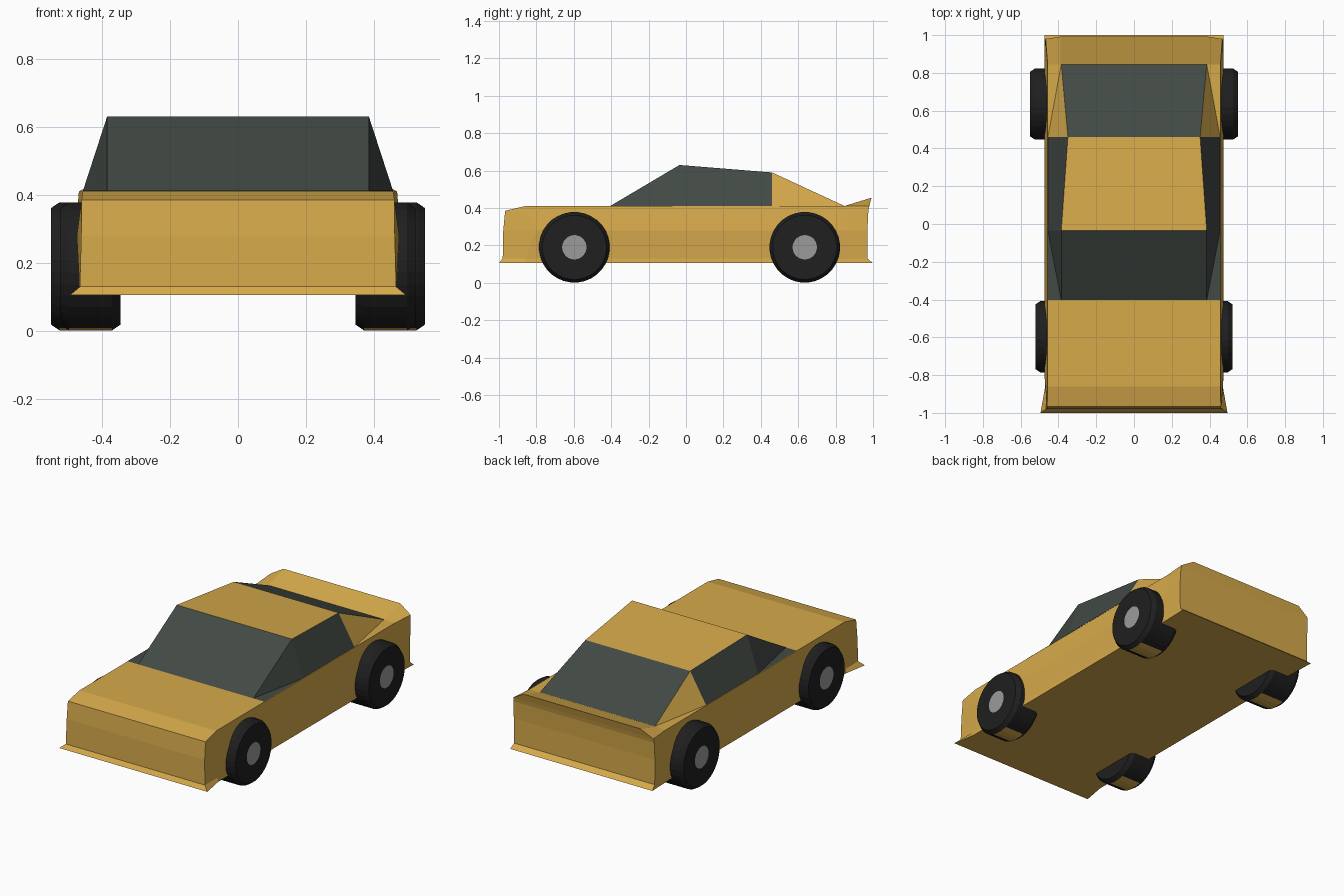
import bpy, bmesh, math

if "Cube" in bpy.data.objects:
    bpy.data.objects.remove(bpy.data.objects["Cube"])


def mat(name, rgb):
    m = bpy.data.materials.new(name)
    m.diffuse_color = (*rgb, 1)
    m.use_nodes = True
    m.node_tree.nodes["Principled BSDF"].inputs["Base Color"].default_value = m.diffuse_color
    return m


PAINT = mat("yellow paint", (0.67, 0.40, 0.07))
GLASS = mat("dark glass", (0.055, 0.069, 0.059))
TYRE = mat("black rubber", (0.014, 0.014, 0.014))
HUB = mat("grey metal", (0.33, 0.33, 0.33))


def finish(name, bm, mats):
    bmesh.ops.recalc_face_normals(bm, faces=bm.faces)
    me = bpy.data.meshes.new(name)
    bm.to_mesh(me)
    bm.free()
    for m in mats:
        me.materials.append(m)
    ob = bpy.data.objects.new(name, me)
    bpy.context.collection.objects.link(ob)
    return ob


# Body: stacked outlines, each the right half from front to rear as (x, y, z)
def level(z, *pts):
    return [(x, y, z) for x, y in pts]


levels = [
    level(0.105, (0.495, -1.0), (0.470, -0.86), (0.470, 0.86), (0.475, 1.0)),
    level(0.130, (0.465, -0.98), (0.466, -0.86), (0.468, 0.86), (0.470, 0.97)),
    level(0.280, (0.461, -0.977), (0.474, -0.80), (0.474, 0.86), (0.472, 0.97)),
    level(0.385, (0.460, -0.967), (0.460, -0.86), (0.460, 0.86), (0.470, 0.975)),
    level(0.410, (0.457, -0.86), (0.457, -0.80), (0.457, 0.845), (0.468, 0.98)),
    # inner deck outline, raised at the tail to form the spoiler
    level(0.410, (0.39, -0.86), (0.39, -0.80), (0.39, 0.845)) + [(0.39, 0.992, 0.455)],
]
bm = bmesh.new()
rings = []
for half in levels:
    loop = half + [(-x, y, z) for x, y, z in reversed(half)]
    rings.append([bm.verts.new(p) for p in loop])
for a, b in zip(rings, rings[1:]):
    for i in range(8):
        j = (i + 1) % 8
        bm.faces.new((a[i], a[j], b[j], b[i]))
for r in (rings[0], rings[-1]):
    for i in range(3):
        bm.faces.new((r[i], r[i + 1], r[6 - i], r[7 - i]))
finish("car_body", bm, [PAINT])

# Cabin: glass and painted panels
ZB = 0.412
half = {
    "A": (0.385, -0.403, ZB), "D": (0.456, -0.403, ZB), "C": (0.456, -0.035, ZB),
    "T": (0.385, -0.035, 0.63), "R": (0.35, 0.46, 0.59),
    "E": (0.456, 0.46, ZB), "W": (0.385, 0.845, ZB),
}
bm = bmesh.new()
right = {k: bm.verts.new(p) for k, p in half.items()}
left = {k: bm.verts.new((-x, y, z)) for k, (x, y, z) in half.items()}
for first, second, m in (("A", "T", 1), ("T", "R", 0), ("R", "W", 1)):
    f = bm.faces.new((right[first], right[second], left[second], left[first]))
    f.material_index = m
for side in (right, left):
    for keys, m in (("ACT", 1), ("ADC", 1), ("CERT", 1), ("EWR", 0)):
        bm.faces.new([side[k] for k in keys]).material_index = m
finish("cabin", bm, [PAINT, GLASS])


# Wheels: revolved profile with chamfered shoulders, grey hub, painted contact strip
def wheel(name, side, y, x_in, x_out, n=32, r=0.189):
    prof = [(x_in, 0.172), (x_in + 0.025, r), (x_out - 0.025, r), (x_out, 0.172), (x_out, 0.065)]
    bm = bmesh.new()
    rings = []
    for x, rad in prof:
        rings.append([bm.verts.new((side * x, y + rad * math.sin(t), 0.19 + rad * math.cos(t)))
                      for t in (2 * math.pi * (i + 0.5) / n for i in range(n))])
    for k, (a, b) in enumerate(zip(rings, rings[1:])):
        for i in range(n):
            j = (i + 1) % n
            f = bm.faces.new((a[i], a[j], b[j], b[i]))
            if k == 1 and f.calc_center_median().z < 0.006:
                f.material_index = 2
    bm.faces.new(rings[0])
    bm.faces.new(rings[-1]).material_index = 1
    finish(name, bm, [TYRE, HUB, PAINT])


for side, label in ((1, "right"), (-1, "left")):
    wheel("front_wheel_" + label, side, -0.597, 0.345, 0.522)
    wheel("rear_wheel_" + label, side, 0.635, 0.345, 0.55)
